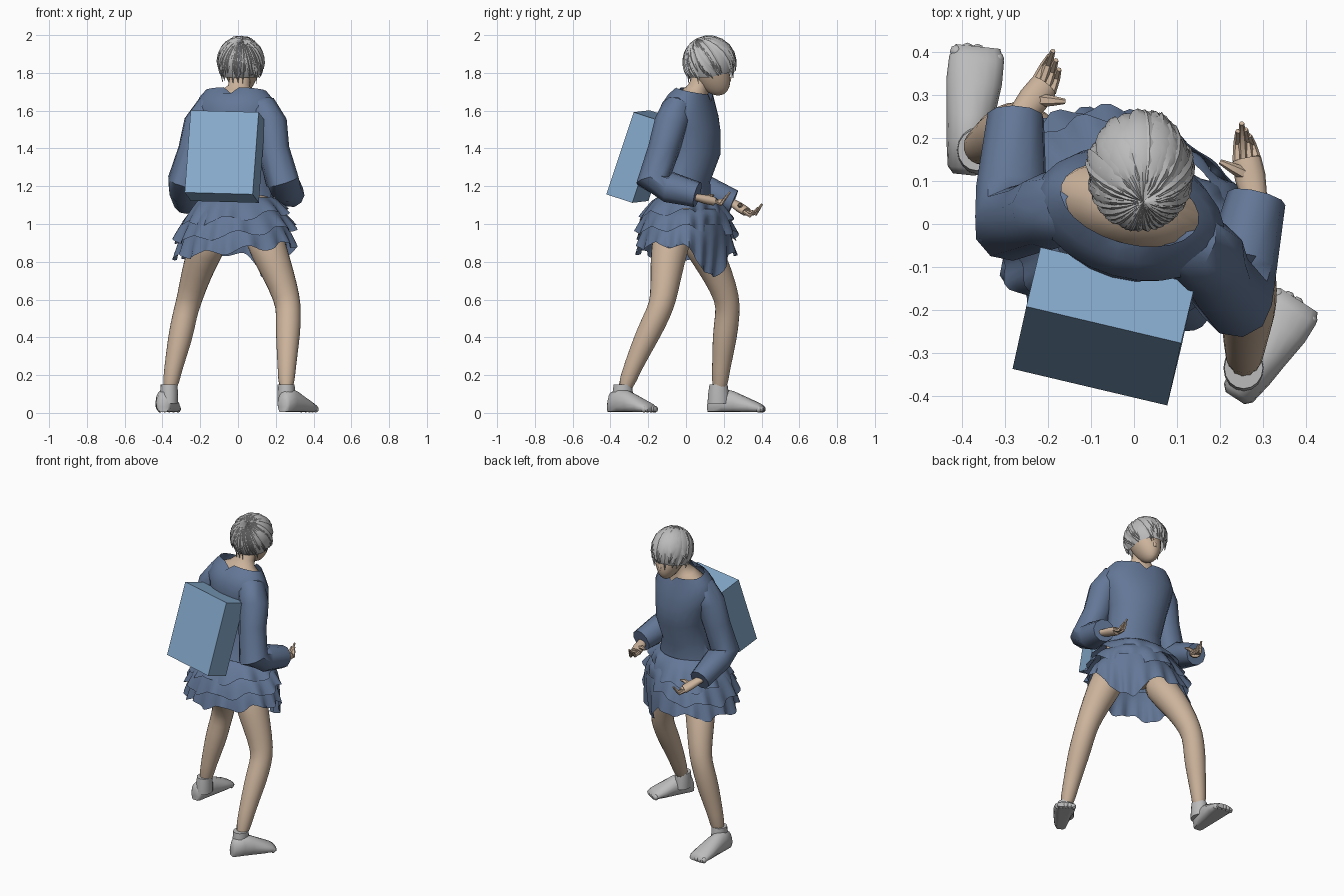
import bpy, bmesh, math, random
from mathutils import Vector, Matrix

random.seed(4)
cube = bpy.data.objects.get("Cube")
if cube:
    bpy.data.objects.remove(cube, do_unlink=True)


def material(name, r, g, b):
    m = bpy.data.materials.new(name)
    m.use_nodes = True
    m.diffuse_color = (r, g, b, 1)
    m.node_tree.nodes["Principled BSDF"].inputs["Base Color"].default_value = (r, g, b, 1)
    return m


SKIN = material("skin", .60, .45, .33)
CLOTH = material("blue cloth", .125, .185, .31)
BOX = material("light blue pack", .235, .40, .60)
GREY = material("grey", .50, .50, .50)


def finish(name, bm, mat, angle=40, subdivide=0):
    """Turn a bmesh into a shaded object."""
    bmesh.ops.recalc_face_normals(bm, faces=bm.faces)
    mesh = bpy.data.meshes.new(name)
    bm.to_mesh(mesh)
    bm.free()
    mesh.materials.append(mat)
    for p in mesh.polygons:
        p.use_smooth = True
    mesh.set_sharp_from_angle(angle=math.radians(angle))
    obj = bpy.data.objects.new(name, mesh)
    bpy.context.collection.objects.link(obj)
    if subdivide:
        mod = obj.modifiers.new("Smooth", "SUBSURF")
        mod.levels = mod.render_levels = subdivide


def bridge(bm, rings, start=True, end=True):
    """Skin a list of closed point rings."""
    loops = [[bm.verts.new(p) for p in ring] for ring in rings]
    n = len(loops[0])
    for a, b in zip(loops, loops[1:]):
        for i in range(n):
            j = (i + 1) % n
            bm.faces.new((a[i], a[j], b[j], b[i]))
    if start:
        bm.faces.new(loops[0][::-1])
    if end:
        bm.faces.new(loops[-1])


def ellipse(center, u, v, n):
    return [Vector(center) + u * math.cos(math.tau * i / n) + v * math.sin(math.tau * i / n)
            for i in range(n)]


def tube_rings(path, n, squash=1):
    """Untwisted rings along a path of (x, y, z, radius)."""
    pts = [Vector(p[:3]) for p in path]
    t = (pts[1] - pts[0]).normalized()
    u = t.cross(Vector((0, 1, 0)) if abs(t.z) > .8 else Vector((0, 0, 1)))
    rings = []
    for i, p in enumerate(pts):
        t = (pts[min(i + 1, len(pts) - 1)] - pts[max(i - 1, 0)]).normalized()
        u = (u - t * u.dot(t)).normalized()
        rings.append(ellipse(p, u * path[i][3], t.cross(u) * path[i][3] * squash, n))
    return rings


def tube(name, path, mat, n=10, angle=60, subdivide=0):
    bm = bmesh.new()
    bridge(bm, tube_rings(path, n))
    finish(name, bm, mat, angle, subdivide)


def body_rings(sections, n, yaw=-16, tilt=0):
    """Horizontal oval rings from (x, y, z, half width, half depth)."""
    rot = Matrix.Rotation(math.radians(yaw), 3, "Z")
    return [ellipse((x, y, z), rot @ Vector((rx, 0, 0)), rot @ Vector((0, ry, -tilt * ry)), n)
            for x, y, z, rx, ry in sections]


# Bodice with a notched neckline and a hem that rises at the hips
rings = body_rings([(0, -.02, 1.13, .195, .15), (0, 0, 1.25, .165, .125), (0, .03, 1.4, .18, .15),
                    (-.01, .025, 1.52, .205, .155), (-.01, .02, 1.6, .225, .145),
                    (-.01, .03, 1.665, .2, .115), (-.01, .045, 1.705, .165, .09)], 24, tilt=.22)
for i in (6, 18):
    rings[-1][i].z -= .035
for i in (0, 12):
    rings[0][i].z += .08
bm = bmesh.new()
bridge(bm, rings, False, False)
finish("bodice", bm, CLOTH, 50)

# Bare shoulders, neck and midriff
bm = bmesh.new()
bridge(bm, body_rings([(-.01, .04, 1.6, .18, .09), (-.01, .04, 1.66, .168, .092),
                       (-.005, .05, 1.7, .09, .065), (.005, .07, 1.73, .058, .055),
                       (.015, .1, 1.8, .054, .055)], 20, tilt=.2))
finish("neck_and_shoulders", bm, SKIN, 60)
bm = bmesh.new()
bridge(bm, body_rings([(0, -.01, .95, .14, .12), (0, -.02, 1, .18, .14),
                       (0, -.01, 1.17, .168, .13), (0, 0, 1.24, .155, .11)], 20))
finish("midriff", bm, SKIN, 60)


# Ruffled skirt tiers, gathered at the front left where the lowest one hangs down
def skirt_tier(name, top, hem, waves, droop=0):
    n, steps = 96, 5
    bm = bmesh.new()
    rows = []
    for s in range(steps + 1):
        t = s / steps
        row = []
        for i in range(n):
            a = math.tau * i / n - math.pi
            flare = t ** .7
            gather = t * math.exp(-((a - .75) / .55) ** 2)
            spread = t * math.exp(-((a - 2.2) / .5) ** 2)
            k = 1 + .045 * t * math.sin(waves * a + math.sin(3 * a)) - .28 * gather + .1 * spread
            rx = top[1] + (hem[1] - top[1]) * flare
            ry = top[2] + (hem[2] - top[2]) * flare
            z = top[0] + (hem[0] - top[0]) * t - droop * gather
            z += .018 * t * math.cos(waves * a * .5) + .035 * t * math.cos(a)
            row.append(Vector((rx * k * math.cos(a) - .01, ry * k * math.sin(a), z)))
        rows.append(row)
    bridge(bm, rows, False, False)
    finish(name, bm, CLOTH, 50)


skirt_tier("skirt_top_tier", (1.15, .172, .14), (1.03, .285, .245), 14)
skirt_tier("skirt_middle_tier", (1.08, .22, .19), (.945, .325, .265), 16)
skirt_tier("skirt_bottom_tier", (1, .26, .21), (.86, .325, .26), 18, .17)

# Sleeves
SLEEVES = {
    "right": [(-.08, .045, 1.615, .07), (-.155, .04, 1.6, .086), (-.2, .03, 1.53, .09),
              (-.235, .015, 1.39, .084), (-.285, 0, 1.225, .09), (-.285, .08, 1.185, .084),
              (-.275, .25, 1.115, .067)],
    "left": [(.06, -.02, 1.615, .07), (.135, -.05, 1.6, .086), (.172, -.08, 1.53, .09),
             (.19, -.12, 1.39, .084), (.235, -.175, 1.225, .09), (.25, -.09, 1.195, .084),
             (.285, .06, 1.155, .069)],
}
for side, path in SLEEVES.items():
    tube(side + "_sleeve", path, CLOTH, 10, 40)


# Hands with a palm, a thumb and four curled fingers
def hand(side, wrist, knuckle, tip, thumb):
    wrist, knuckle, tip, thumb = map(Vector, (wrist, knuckle, tip, thumb))
    bm = bmesh.new()
    mid = wrist.lerp(knuckle, .55)
    back = wrist * 2 - mid
    bridge(bm, tube_rings([(*back, .034), (*wrist, .03), (*mid, .036), (*knuckle, .034)], 10, .7))
    across = (knuckle - wrist).cross(Vector((0, 0, 1))).normalized()
    for i in range(4):
        off = across * (i - 1.5) * .015
        base, end = knuckle + off, tip + off * .6 - Vector((0, .016, .018)) * abs(i - 1)
        bend = base.lerp(end, .6) - Vector((0, 0, .025))
        bridge(bm, tube_rings([(*base, .011), (*bend, .01), (*end, .006)], 6))
    joint = mid.lerp(thumb, .6) + Vector((0, 0, .008))
    bridge(bm, tube_rings([(*mid, .018), (*joint, .012), (*thumb, .006)], 6))
    finish(side + "_hand", bm, SKIN, 50)


hand("right", (-.265, .25, 1.11), (-.21, .32, 1.065), (-.185, .4, 1.105), (-.16, .285, 1.1))
hand("left", (.28, .06, 1.14), (.262, .15, 1.12), (.255, .235, 1.17), (.2, .145, 1.15))

# Legs, bent in a wide stance
LEGS = {
    "right": [(-.115, .03, .98, .1), (-.175, .1, .86, .098), (-.22, .165, .74, .084),
              (-.258, .222, .6, .069), (-.282, .22, .52, .067), (-.305, .205, .4, .069),
              (-.345, .185, .23, .048), (-.365, .175, .1, .043)],
    "left": [(.12, -.06, .98, .11), (.162, -.09, .86, .102), (.212, -.105, .74, .087),
             (.262, -.12, .6, .072), (.268, -.145, .53, .069), (.265, -.2, .42, .069),
             (.258, -.28, .25, .05), (.255, -.335, .1, .043)],
}
for side, path in LEGS.items():
    tube(side + "_leg", path, SKIN, 12, 80, 1)


# Socked feet with toes
def foot(side, heel, toe, ankle):
    heel, toe = Vector((*heel, 0)), Vector((*toe, 0))
    d = (toe - heel).normalized()
    across = Vector((d.y, -d.x, 0))
    bm = bmesh.new()
    rings = []
    for t, w, h in ((0, .026, .07), (.05, .04, .11), (.25, .05, .13), (.45, .056, .115),
                    (.7, .065, .08), (.88, .064, .055), (.97, .052, .038)):
        ring = ellipse(heel.lerp(toe, t) + Vector((0, 0, h * .45)), across * w,
                       Vector((0, 0, h * .55)), 16)
        for p in ring:
            p.z = max(p.z, .006)
        rings.append(ring)
    bridge(bm, rings)
    ax, ay = ankle
    bridge(bm, body_rings([(ax, ay, .05, .046, .058), (ax, ay, .1, .047, .055),
                           (ax, ay, .15, .045, .048)], 16, 0))
    for i in range(5):
        pos = heel.lerp(toe, .95) + across * (i - 2) * .024 + Vector((0, 0, .02))
        pos -= d * abs(i - 1.5) * .007
        place = Matrix.Translation(pos) @ Matrix.Diagonal((.016, .016, .018, 1))
        bmesh.ops.create_uvsphere(bm, u_segments=8, v_segments=6, radius=1, matrix=place)
    finish(side + "_foot", bm, GREY, 60)


foot("right", (-.395, .115), (-.362, .422), (-.365, .172))
foot("left", (.235, -.405), (.388, -.17), (.255, -.335))

# Head with a narrowed jaw, and a nose
bm = bmesh.new()
bmesh.ops.create_uvsphere(bm, u_segments=24, v_segments=16, radius=1)
for v in bm.verts:
    jaw = max(0, -v.co.z)
    v.co = Vector((.02 + .095 * v.co.x * (1 - .3 * jaw), .125 + .1 * v.co.y + .045 * jaw,
                   1.82 + .14 * v.co.z))
finish("head", bm, SKIN, 80)
tube("nose", [(.03, .21, 1.8, .008), (.03, .228, 1.77, .013), (.03, .225, 1.755, .012)], SKIN, 8)

# Hair: a scalp shell covered by tapering locks that fan out from the crown
CENTER, SIZE = Vector((.015, .122, 1.86)), Vector((.124, .139, .137))
CROWN = Vector((.05, -.5, .86)).normalized()


def on_scalp(direction, lift=1):
    return CENTER + Vector([a * b for a, b in zip(direction, SIZE)]) * lift


def hem_direction(a):
    drop = -.64 + .22 * max(0, math.sin(a))
    s = math.sqrt(1 - drop * drop)
    return Vector((math.cos(a) * s, math.sin(a) * s, drop))


bm = bmesh.new()
n = 40
rows = [[on_scalp(CROWN.slerp(hem_direction(math.tau * i / n), max(t, .01)), .97)
         for i in range(n)] for t in (0, .15, .3, .45, .6, .75, .9, 1)]
bridge(bm, rows, True, False)
finish("scalp", bm, GREY, 80)

bm = bmesh.new()
locks, steps = 30, 7
for layer in range(2):
    for k in range(locks):
        a = math.tau * (k + layer * .5 + random.uniform(-.3, .3)) / locks
        length = random.uniform(.95, 1.12) - layer * .15
        sweep = random.uniform(-.15, .35)
        width = math.tau / locks * random.uniform(.5, .85)
        prev = None
        for s in range(steps + 1):
            t = .01 + (length - .01) * s / steps
            half = width * (1 - (s / steps) ** 4)
            lift = .985 + .012 * layer + .07 * (s / steps) ** 3 * max(.3, math.sin(a))
            row = []
            for off, up in ((-half, -.018), (0, .016), (half, -.018)):
                end = CROWN.slerp(hem_direction(a + sweep * t + off), min(t, 1))
                p = on_scalp(end, lift + up)
                p.z -= max(0, t - 1) * .25
                row.append(bm.verts.new(p))
            if prev:
                for i in (0, 1):
                    bm.faces.new((prev[i], prev[i + 1], row[i + 1], row[i]))
            prev = row
finish("hair_locks", bm, GREY, 35)

# Tilted box pack on the back
bm = bmesh.new()
bmesh.ops.create_cube(bm, size=1)
axes = Matrix(((.36, -.085, -.01), (.033, .138, -.045), (.032, .145, .435))).transposed()
for v in bm.verts:
    v.co = axes @ v.co + Vector((-.07, -.238, 1.357))
finish("back_pack", bm, BOX, 20)
